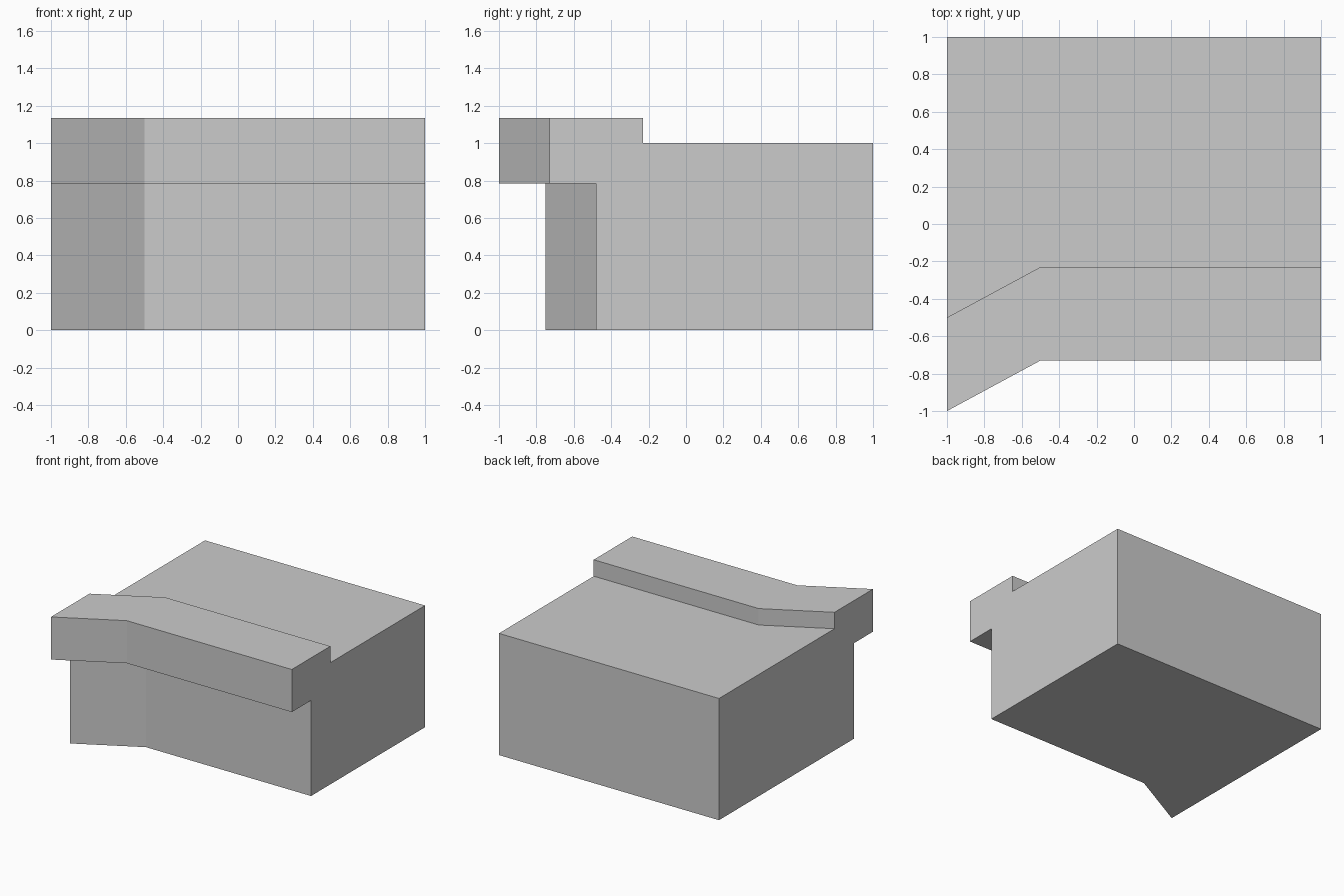
import bpy
import bmesh

# Remove the default cube
default = bpy.data.objects.get("Cube")
if default:
    bpy.data.objects.remove(default, do_unlink=True)

# Stone grey material
GREY = (0.6, 0.6, 0.6, 1.0)
mat = bpy.data.materials.new("stone_grey")
mat.use_nodes = True
mat.diffuse_color = GREY
mat.node_tree.nodes["Principled BSDF"].inputs["Base Color"].default_value = GREY

# Cross-section: (y, z, how far the point follows the bend at the front)
BACK, BODY_FRONT = 1.0, -0.48
LIP_FRONT, LIP_BACK = -0.73, -0.23
PROFILE = [
    (BACK, 0.0, 0), (BACK, 1.0, 0),
    (LIP_BACK, 1.0, 1), (LIP_BACK, 1.135, 1),
    (LIP_FRONT, 1.135, 1), (LIP_FRONT, 0.785, 1),
    (BODY_FRONT, 0.785, 1), (BODY_FRONT, 0.0, 1),
]

# Stations along x: (x, forward shift of the front edge)
STATIONS = [(-1.0, -0.27), (-0.5, 0.0), (1.0, 0.0)]

# Sweep the section along the stations and cap both ends
bm = bmesh.new()
rings = [[bm.verts.new((x, y + shift * follow, z)) for y, z, follow in PROFILE]
         for x, shift in STATIONS]
for a, b in zip(rings, rings[1:]):
    for i in range(len(PROFILE)):
        j = (i + 1) % len(PROFILE)
        bm.faces.new((a[i], a[j], b[j], b[i]))
bm.faces.new(rings[0])
bm.faces.new(rings[-1])
bmesh.ops.recalc_face_normals(bm, faces=bm.faces)

# Flat runs on the back, top and base become single faces
bmesh.ops.dissolve_limit(bm, angle_limit=0.01, verts=bm.verts, edges=bm.edges)

mesh = bpy.data.meshes.new("ledge_block")
bm.to_mesh(mesh)
bm.free()
mesh.materials.append(mat)
block = bpy.data.objects.new("ledge_block", mesh)
bpy.context.collection.objects.link(block)
